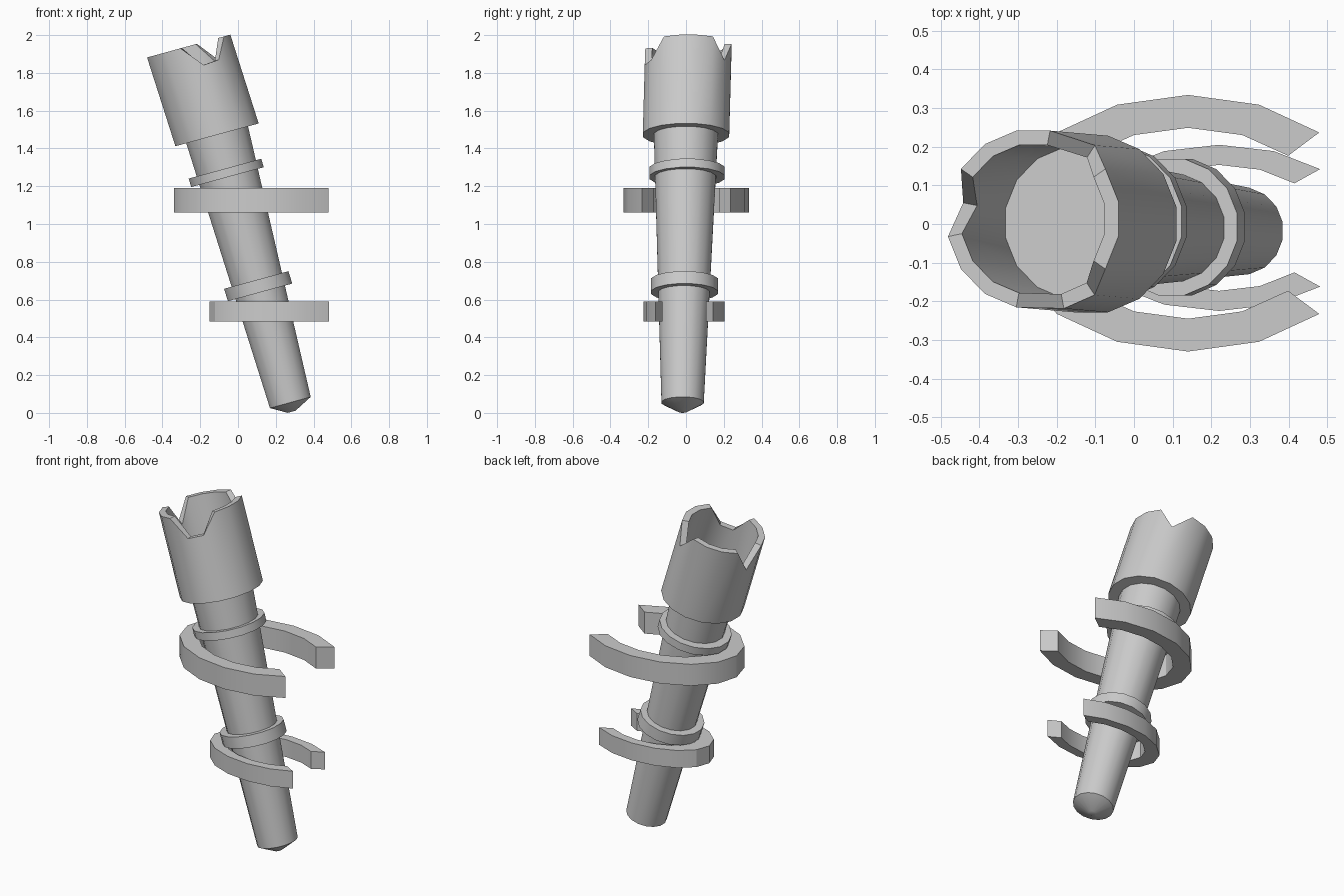
import bpy, bmesh
from math import cos, sin, radians, pi
from mathutils import Vector

if "Cube" in bpy.data.objects:
    bpy.data.objects.remove(bpy.data.objects["Cube"])

SIDES = 16
TILT = radians(15.3)
U = Vector((cos(TILT), 0, sin(TILT)))      # across the leaning shaft
V = Vector((0, 1, 0))


def finish(name, bm):
    bmesh.ops.recalc_face_normals(bm, faces=bm.faces)
    mesh = bpy.data.meshes.new(name)
    bm.to_mesh(mesh)
    bm.free()
    ob = bpy.data.objects.new(name, mesh)
    bpy.context.collection.objects.link(ob)
    bpy.ops.object.select_all(action='DESELECT')
    ob.select_set(True)
    bpy.context.view_layer.objects.active = ob
    bpy.ops.object.shade_smooth_by_angle(angle=radians(30))
    return ob


def loft(name, rings, drops=None, drop_rings=(), drop_dir=None, closed=False):
    """Skin leaning rings of (centre, radius); drops lowers chosen rim vertices."""
    bm = bmesh.new()
    loops = []
    for k, (c, r) in enumerate(rings):
        loop = []
        for i in range(SIDES):
            a = 2 * pi * (i + 0.5) / SIDES
            p = Vector(c) + r * (cos(a) * U + sin(a) * V)
            if k in drop_rings:
                p -= drop_dir * drops.get(i, 0)
            loop.append(bm.verts.new(p))
        loops.append(loop)
    pairs = list(zip(loops, loops[1:]))
    if closed:
        pairs.append((loops[-1], loops[0]))
    else:
        bm.faces.new(loops[0])
        bm.faces.new(loops[-1])
    for a, b in pairs:
        for i in range(SIDES):
            j = (i + 1) % SIDES
            bm.faces.new((a[i], a[j], b[j], b[i]))
    return finish(name, bm)


def bracket(name, cx, cy, outer, inner, z0, z1):
    """Horizontal elliptical band, open towards +x."""
    bm = bmesh.new()
    sections = []
    for i in range(2, SIDES - 1):
        a = 2 * pi * i / SIDES
        sections.append([bm.verts.new((cx + rx * cos(a), cy + ry * sin(a), z))
                         for (rx, ry), z in ((outer, z0), (outer, z1), (inner, z1), (inner, z0))])
    for s, t in zip(sections, sections[1:]):
        for k in range(4):
            m = (k + 1) % 4
            bm.faces.new((s[k], s[m], t[m], t[k]))
    bm.faces.new(sections[0])
    bm.faces.new(sections[-1])
    return finish(name, bm)


# tapered shaft with a blunt pointed foot
loft("shaft", [((0.284, -0.018, 0.006), 0.022),
               ((0.277, -0.018, 0.055), 0.114),
               ((-0.118, 0.0, 1.50), 0.174)])

# hollow cup with three notches broken out of the rim
base, top = Vector((-0.111, 0.0, 1.472)), Vector((-0.261, 0.013, 1.942))
axis = (top - base).normalized()
notches = {2: 0.115, 7: 0.13, 12: 0.118, 13: 0.112}
loft("cup", [(base, 0.233), (top, 0.233), (top, 0.195), (base + axis * 0.105, 0.2)],
     notches, (1, 2), axis)

# collars around the shaft
for name, lo, hi, r, r_in in (
        ("upper_collar", (-0.056, 0.006, 1.248), (-0.069, 0.006, 1.293), 0.203, 0.155),
        ("lower_collar", (0.117, -0.008, 0.638), (0.0965, -0.008, 0.7035), 0.18, 0.13)):
    loft(name, [(lo, r), (hi, r), (hi, r_in), (lo, r_in)], closed=True)

# open wall brackets
bracket("upper_bracket", 0.14, 0.002, (0.48, 0.332), (0.366, 0.247), 1.06, 1.19)
bracket("lower_bracket", 0.22, -0.01, (0.37, 0.215), (0.276, 0.163), 0.485, 0.59)
